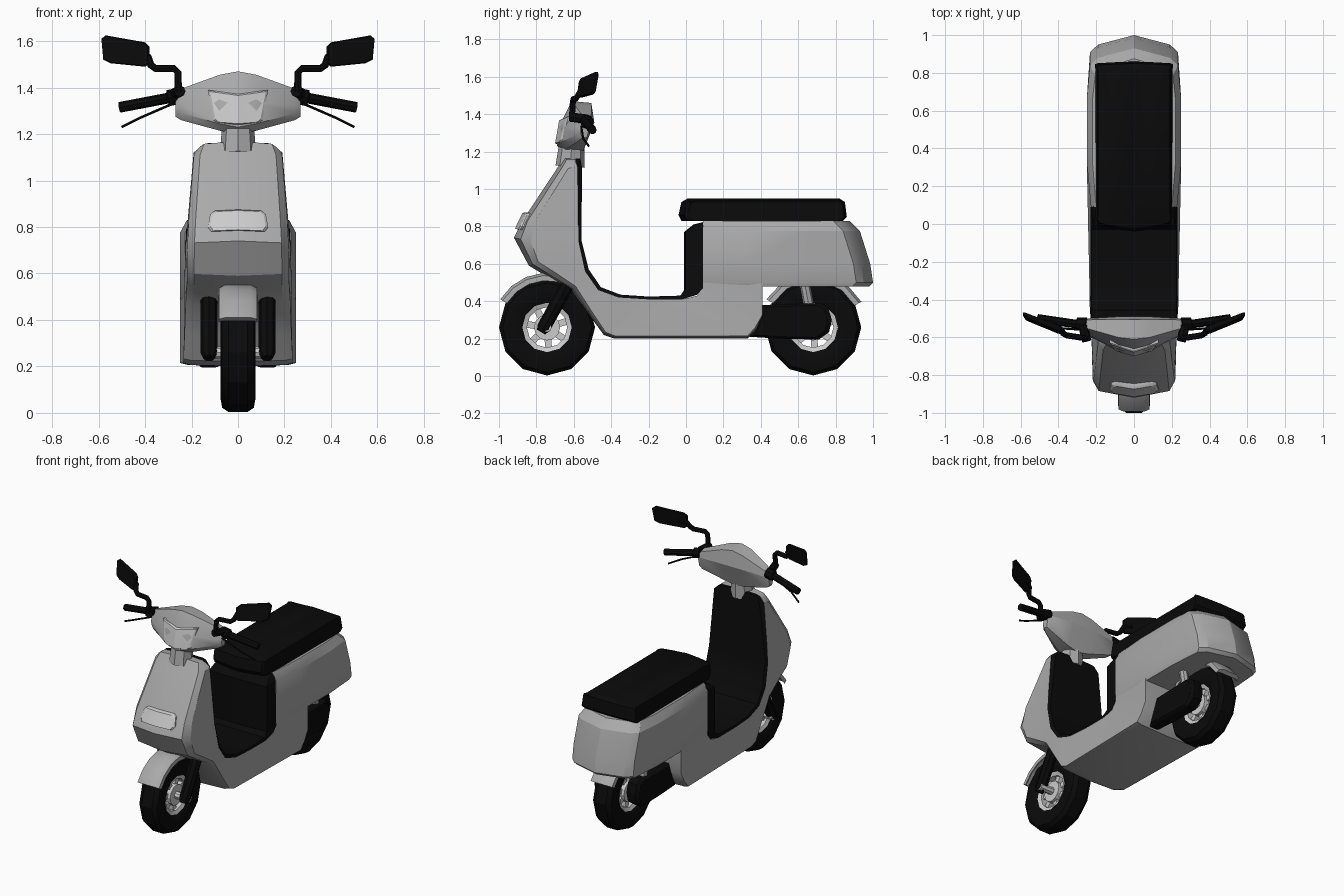
import bpy, bmesh
from math import sin, cos, pi, radians
from mathutils import Vector

if "Cube" in bpy.data.objects:
    bpy.data.objects.remove(bpy.data.objects["Cube"])


def material(name, v):
    m = bpy.data.materials.new(name)
    m.diffuse_color = (v, v, v, 1)
    m.use_nodes = True
    m.node_tree.nodes["Principled BSDF"].inputs["Base Color"].default_value = m.diffuse_color
    return m


BLACK = material("black", 0.003)
PAINT = material("grey_paint", 0.4)
LIGHT = material("lamp_glass", 0.85)


def loft(name, rings, mat=PAINT, wrap=False, mirror=False, extra=()):
    """Skin closed rings of points; wrap joins last to first, otherwise ends are capped."""
    bm = bmesh.new()
    for group in (rings, *extra):
        vs = [[bm.verts.new(p) for p in r] for r in group]
        n = len(vs[0])
        for a, b in zip(vs, vs[1:] + (vs[:1] if wrap else [])):
            for i in range(n):
                j = (i + 1) % n
                bm.faces.new((a[i], a[j], b[j], b[i]))
        if not wrap:
            caps = [bm.faces.new(vs[0]), bm.faces.new(vs[-1])]
            bm.normal_update()
            bmesh.ops.triangulate(bm, faces=caps)
    bmesh.ops.recalc_face_normals(bm, faces=bm.faces)
    me = bpy.data.meshes.new(name)
    bm.to_mesh(me)
    bm.free()
    for p in me.polygons:
        p.use_smooth = True
    me.set_sharp_from_angle(angle=radians(28))
    if mat:
        me.materials.append(mat)
    ob = bpy.data.objects.new(name, me)
    bpy.context.collection.objects.link(ob)
    if mirror:
        ob.modifiers.new("mirror", 'MIRROR')
    return ob


def crown(name, prof, mat=PAINT, F=((.86, .4), (1, 1))):
    """Side profile of (y, z, half width, edge dy, edge dz) spread across x."""
    F = [(-f, k) for f, k in reversed(F)] + [(0, 0)] + list(F)
    return loft(name, [[(f * w, y + k * dy, z + k * dz) for y, z, w, dy, dz in prof]
                       for f, k in F], mat)


def plate(name, pts, yfun, depth, mat=PAINT, mirror=False):
    """Front outline of (x, z) on a slanted surface, thickened backwards."""
    cx, cz = (sum(p[i] for p in pts) / len(pts) for i in (0, 1))
    ring = lambda s, d: [(cx + (x - cx) * s, yfun(x, z) + d, cz + (z - cz) * s) for x, z in pts]
    return loft(name, [ring(.92, 0), ring(1, .01), ring(1, depth)], mat, mirror=mirror)


def tube(name, path, rad, mat=None, n=8, mirror=False):
    path = [Vector(p) for p in path]
    rings = []
    for i, p in enumerate(path):
        d = (path[min(i + 1, len(path) - 1)] - path[max(i - 1, 0)]).normalized()
        u = d.cross(Vector((0, 1, 0) if abs(d.y) < .8 else (1, 0, 0))).normalized()
        v = d.cross(u)
        r = rad[i] if isinstance(rad, tuple) else rad
        rings.append([p + r * (u * cos(2 * pi * k / n) + v * sin(2 * pi * k / n)) for k in range(n)])
    return loft(name, rings, mat, mirror=mirror)


def arc(cy, prof, angles):
    """Sweep (radius, x) profile about the wheel axle."""
    return [[(x, cy + r * cos(a), .26 + r * sin(a)) for r, x in prof] for a in angles]


# front shield and floor hull, one continuous body
crown("shield_and_hull", [
    (-.65, 1.17, .17, .03, -.03), (-.69, 1.11, .19, .06, 0), (-.875, .83, .212, .07, 0),
    (-.92, .74, .218, .09, -.02), (-.84, .59, .22, .05, .02), (-.74, .53, .22, .03, .03),
    (-.62, .46, .225, .03, .02), (-.52, .33, .23, .02, .01), (-.44, .22, .235, .01, .015),
    (-.38, .2, .235, 0, .015), (.33, .2, .25, 0, .015), (.38, .25, .25, -.01, .01),
    (.41, .33, .25, 0, 0), (.41, .5, .25, 0, 0), (.09, .5, .228, 0, 0), (.06, .43, .228, 0, 0),
    (-.02, .41, .228, 0, 0), (-.2, .41, .228, 0, 0), (-.36, .42, .23, 0, 0),
    (-.47, .46, .23, 0, 0), (-.54, .56, .23, 0, 0), (-.575, .72, .225, 0, 0),
    (-.58, 1.12, .19, 0, 0), (-.59, 1.165, .165, 0, -.02)])

# black inner lining: leg shield back, footboard, panel under seat
crown("footwell_lining", [
    (-.59, 1.165, .15, 0, -.01), (-.565, 1.165, .15, 0, -.01), (-.555, 1.11, .175, 0, 0),
    (-.56, .73, .215, 0, 0), (-.52, .57, .222, 0, 0), (-.455, .475, .225, 0, 0),
    (-.35, .435, .226, 0, 0), (-.2, .425, .226, 0, 0), (-.03, .43, .226, 0, 0),
    (-.01, .46, .22, .01, 0), (-.01, .77, .22, .01, 0), (.04, .81, .205, .01, 0),
    (.1, .825, .2, 0, 0), (.09, .79, .224, 0, 0), (.09, .47, .23, 0, 0), (.06, .435, .23, 0, 0),
    (-.02, .41, .23, 0, 0), (-.2, .41, .23, 0, 0), (-.36, .42, .231, 0, 0),
    (-.47, .46, .231, 0, 0), (-.54, .56, .231, 0, 0), (-.575, .72, .226, 0, 0),
    (-.58, 1.12, .191, 0, 0)], BLACK)

# rear body: plan outlines stacked upwards
rings = []
for z, end, s in ((.48, .98, .97), (.5, 1, 1), (.6, .985, 1), (.775, .93, 1), (.83, .875, .88)):
    half = [(.228, .09), (.25, .33), (.25, .66), (.233, end - .09), (.19, end - .05)]
    rings.append([(x * s, y, z) for x, y in half] + [(0, end, z)]
                 + [(-x * s, y, z) for x, y in reversed(half)])
loft("rear_body", rings)

# seat
crown("seat", [
    (-.04, .86, .195, .05, 0), (-.025, .93, .195, .05, 0), (.01, .95, .19, .05, -.02),
    (.82, .95, .19, -.01, -.02), (.85, .93, .2, -.015, 0), (.86, .85, .207, -.015, 0),
    (.84, .83, .205, -.015, 0), (-.025, .83, .2, .06, 0)], BLACK, ((.5, .25), (.93, .6), (1, 1)))

# handlebar cover
rings = []
for x, yf, yb, zt, zb in ((0, -.69, -.49, 1.47, 1.2), (.08, -.675, -.49, 1.455, 1.215),
                          (.245, -.59, -.5, 1.395, 1.26), (.27, -.565, -.515, 1.365, 1.275)):
    zm, d = (zt + zb) / 2, yb - yf
    rings.append([(x, yf + .4 * d, zt), (x, yf + .05 * d, zm), (x, yf, zb + .03),
                  (x, yf + .2 * d, zb), (x, yb - .3 * d, zb), (x, yb, zm + .02),
                  (x, yb - .08 * d, zt - .01)])
loft("handlebar_cover", [[(-x, y, z) for x, y, z in r] for r in rings[:0:-1]] + rings)
tube("steering_neck", [(0, -.62, 1.12), (0, -.61, 1.24)], (.078, .068), PAINT)

# lamps
plate("headlight", [(-.13, 1.39), (0, 1.372), (.13, 1.39), (.105, 1.26), (.09, 1.247), (0, 1.24),
                    (-.09, 1.247), (-.105, 1.26)],
      lambda x, z: -.7 + .26 * abs(x) + max(0, z - 1.31) * .35, .05, LIGHT)
plate("nose_lamp", [(-.13, .8), (-.12, .855), (-.1, .87), (0, .875), (.1, .87), (.12, .855), (.13, .8),
                    (.115, .78), (0, .785), (-.115, .78)],
      lambda x, z: -.915 + .17 * abs(x) + (z - .785) * .45, .04, LIGHT)

# grips, levers and mirrors
tube("grip", [(.25, -.53, 1.365), (.3, -.53, 1.355), (.305, -.53, 1.354), (.51, -.5, 1.315)],
     (.035, .035, .023, .023), BLACK, mirror=True)
tube("brake_lever", [(.27, -.56, 1.335), (.42, -.55, 1.27), (.5, -.52, 1.23)], .006, BLACK, 5, True)
tube("mirror_clamp", [(.25, -.62, 1.385), (.27, -.54, 1.375)], .025, BLACK, mirror=True)
tube("mirror_stem", [(.258, -.61, 1.38), (.258, -.605, 1.465), (.275, -.602, 1.482),
                     (.355, -.59, 1.482), (.375, -.58, 1.497), (.385, -.56, 1.53),
                     (.43, -.535, 1.545)], .016, BLACK, 8, True)
plate("mirror", [(.38, 1.575), (.4, 1.595), (.57, 1.625), (.588, 1.61), (.58, 1.52), (.55, 1.505),
                 (.4, 1.49), (.385, 1.5)],
      lambda x, z: -.54 + .36 * (x - .48) + .15 * (z - 1.555), .026, BLACK, True)

# wheels with spoked rims, and fenders
ring12 = [2 * pi * i / 12 + pi / 2 for i in range(12)]
for tag, cy in (("front", -.743), ("rear", .68)):
    loft(tag + "_tyre", arc(cy, [(.125, -.05), (.155, -.068), (.2, -.075), (.238, -.068), (.257, -.04),
                                 (.257, .04), (.238, .068), (.2, .075), (.155, .068), (.125, .05)],
                            ring12), BLACK, wrap=True)
    loft(tag + "_rim", arc(cy, [(.108, -.045), (.132, -.055), (.132, .055), (.108, .045)], ring12),
         None, wrap=True)
    spokes = []
    for k in range(7):
        a = 2 * pi * k / 7 + .3
        u, v = Vector((0, cos(a), sin(a))), Vector((0, -sin(a), cos(a)))
        spokes.append([[Vector((x, cy, .26)) + u * r + v * t
                        for x, t in ((-.03, -.018), (.03, -.018), (.03, .018), (-.03, .018))]
                       for r in (.04, .115)])
    loft(tag + "_spokes", spokes[0], None, extra=spokes[1:])
    tube(tag + "_hub", [(-.05, cy, .26), (.05, cy, .26)], .07, None, 12)
    tube(tag + "_axle", [(-.15, cy, .26), (.15, cy, .26)], .025)
    a0, a1 = (58, 149) if tag == "front" else (28, 149)
    loft(tag + "_fender", arc(cy, [(.25, -.084), (.278, -.082), (.292, -.055), (.292, .055),
                                   (.278, .082), (.25, .084), (.262, .07), (.262, -.07)],
                              [radians(a0 + (a1 - a0) * i / 5) for i in range(6)]))

# front fork
tube("fork_leg", [(.125, -.775, .235), (.125, -.76, .26), (.125, -.6, .55)], (.025, .037, .037),
     BLACK, 8, True)

# swing arms and rear shocks
arm = [(.34, .21), (.41, .38), (.72, .39), (.76, .365), (.78, .3), (.765, .235), (.71, .195), (.5, .2)]
loft("swing_arm", [[(x, .58 + (y - .58) * s, .29 + (z - .29) * s) for y, z in arm]
                   for x, s in ((.085, .96), (.1, 1), (.155, 1), (.172, .88))], BLACK, mirror=True)
tube("rear_shock", [(.13, .66, .36), (.13, .63, .52)], .028, PAINT, mirror=True)
